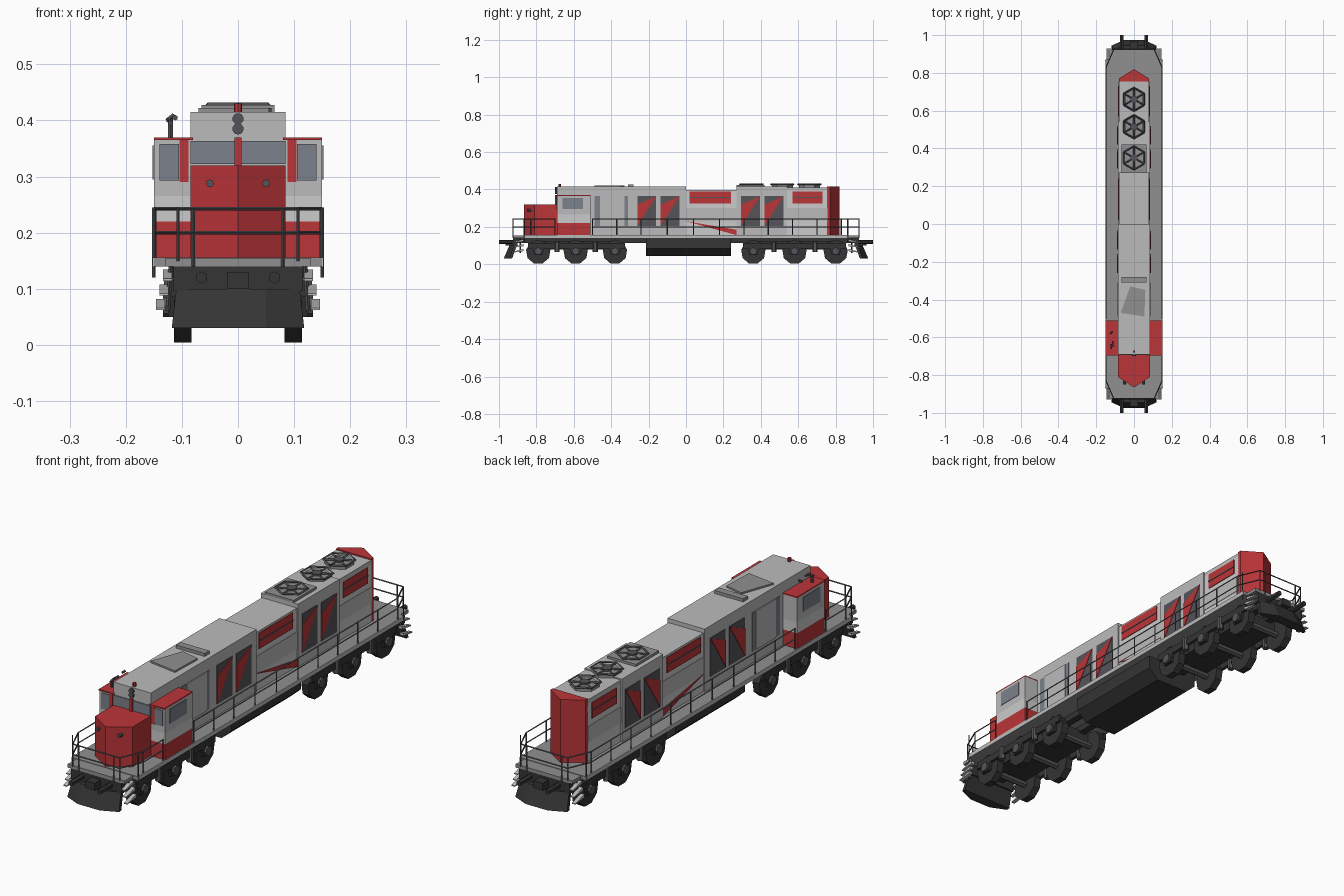
import bpy, bmesh, math
from mathutils import Vector, Matrix

if "Cube" in bpy.data.objects:
    bpy.data.objects.remove(bpy.data.objects["Cube"])

def mat(name, c):
    m = bpy.data.materials.new(name)
    m.diffuse_color = (*c, 1)
    m.use_nodes = True
    m.node_tree.nodes["Principled BSDF"].inputs["Base Color"].default_value = m.diffuse_color
    return m

RED = mat("red_paint", (.5, .035, .04))
WHITE = mat("white_paint", (.95, .95, .95))
DARK = mat("dark_metal", (.035, .035, .035))
RAIL = mat("rail_metal", (.09, .09, .1))
GLASS = mat("glass", (.2, .22, .26))
BODY = mat("grey_paint", (.5, .5, .5))
DECK = mat("deck_grey", (.28, .28, .28))

def finish(name, bm, m):
    bmesh.ops.recalc_face_normals(bm, faces=bm.faces)
    me = bpy.data.meshes.new(name)
    bm.to_mesh(me)
    bm.free()
    me.materials.append(m)
    o = bpy.data.objects.new(name, me)
    bpy.context.collection.objects.link(o)
    return o

def loft(name, a, b, m):
    """Solid between two matching outlines."""
    bm = bmesh.new()
    va = [bm.verts.new(p) for p in a]
    vb = [bm.verts.new(p) for p in b]
    n = len(a)
    bm.faces.new(va)
    bm.faces.new(vb[::-1])
    for i in range(n):
        bm.faces.new((va[i], va[(i + 1) % n], vb[(i + 1) % n], vb[i]))
    return finish(name, bm, m)

def prism_z(name, pts, z0, z1, m):
    return loft(name, [(x, y, z0) for x, y in pts], [(x, y, z1) for x, y in pts], m)

def prism_x(name, pts, x0, x1, m):
    return loft(name, [(x0, y, z) for y, z in pts], [(x1, y, z) for y, z in pts], m)

def box(name, x0, x1, y0, y1, z0, z1, m=BODY):
    return prism_z(name, [(x0, y0), (x1, y0), (x1, y1), (x0, y1)], z0, z1, m)

def bars(name, segs, r, m, n=4):
    """Straight round bars, all joined in one object."""
    bm = bmesh.new()
    for p, q in segs:
        p, q = Vector(p), Vector(q)
        d = q - p
        mx = Matrix.Translation((p + q) / 2) @ d.to_track_quat('Z', 'Y').to_matrix().to_4x4()
        bmesh.ops.create_cone(bm, cap_ends=True, segments=n, radius1=r, radius2=r, depth=d.length, matrix=mx)
    return finish(name, bm, m)

SIDES = (-1, 1)

# Deck and side sills
box("deck", -.15, .15, -.87, .87, .14, .156, DECK)
for s in SIDES:
    box("side_sill", s * .15, s * .152, -.87, .87, .138, .156)
    box("underframe_beam", s * .03, s * .06, -.9, .9, .115, .14, DARK)

# Pointed nose and tapered rear end
prism_z("nose", [(-.085, -.68), (-.085, -.81), (0, -.865), (.085, -.81), (.085, -.68)], .156, .32, RED)
prism_z("rear_end", [(-.08, .755), (-.08, .77), (0, .82), (.08, .77), (.08, .755)], .156, .415, RED)
for s in SIDES:
    bars("nose_lamp", [((s * .05, -.85, .288), (s * .05, -.82, .288))], .007, RAIL, 8)

# Cab: red base, white stripe, grey top with raised centre roof
for s in SIDES:
    a, b = sorted((s * .08, s * .15))
    box("cab_base", a, b, -.69, -.51, .156, .22, RED)
    box("cab_stripe", a, b, -.69, -.51, .22, .265, WHITE)
    box("cab_upper", a, b, -.69, -.51, .265, .365)
    box("cab_eave", a, b, -.695, -.51, .365, .37, RED)
    box("cab_front_window", s * .105, s * .14, -.693, -.688, .293, .358, GLASS)
    box("cab_front_frame", s * .088, s * .104, -.692, -.689, .29, .366, RED)
    box("cab_side_window", s * .149, s * .152, -.66, -.55, .295, .355, GLASS)
    box("windshield", s * .006, s * .085, -.694, -.685, .322, .363, GLASS)
box("cab_core", -.085, .085, -.69, -.51, .156, .415)
box("windshield_post", -.006, .006, -.7, -.68, .32, .37, RED)
for z in (.385, .403):
    bars("headlight", [((0, -.7, z), (0, -.68, z))], .01, RAIL, 10)
bars("beacon", [((0, -.675, .413), (0, -.675, .43))], .007, RED, 8)
bars("horn", [((-.12, -.66, .395), (-.12, -.635, .4)), ((-.112, -.65, .405), (-.112, -.62, .405)),
              ((-.125, -.58, .4), (-.115, -.57, .408)), ((-.12, -.65, .37), (-.12, -.65, .4))], .005, RAIL, 6)

# Long hood sections
box("engine_hood", -.085, .085, -.51, 0, .156, .415)
box("mid_hood", -.08, .08, 0, .27, .156, .395, WHITE)
box("radiator_hood", -.085, .085, .27, .54, .156, .415)
box("rear_hood", -.08, .08, .54, .757, .156, .395, WHITE)
box("mid_roof", -.08, .08, 0, .27, .394, .398)
box("rear_roof", -.08, .08, .54, .757, .394, .41)

for s in SIDES:
    # Red grilles with dark slats, grey band, lower stripe
    for name, y0, y1 in (("mid", .02, .24), ("rear", .57, .73)):
        box(name + "_grille", s * .079, s * .083, y0, y1, .325, .39, RED)
        box(name + "_slat", s * .082, s * .085, y0, y1, .355, .36, RAIL)
    box("mid_band", s * .079, s * .082, 0, .27, .23, .3)
    box("rear_band", s * .079, s * .082, .54, .757, .235, .3)
    prism_x("mid_red_wedge", [(0, .23), (.27, .156), (.27, .185)], s * .079, s * .083, RED)
    # Framed doors: glass panel with red diagonal
    for y0, y1 in ((-.26, -.16), (-.135, -.035), (.295, .395), (.42, .52)):
        box("door_panel", s * .084, s * .087, y0, y1, .205, .365, RAIL)
        prism_x("door_red", [(y0, .207), (y1, .363), (y0, .32)], s * .086, s * .089, RED)
    box("large_door", s * .084, s * .087, -.49, -.31, .205, .365, GLASS)
    box("large_door_leaf", s * .086, s * .089, -.46, -.33, .205, .365)

# Roof: exhaust hatch and bars
prism_z("exhaust_hatch", [(-.07, -.47), (.055, -.49), (.06, -.35), (-.02, -.33)], .414, .422, DECK)
box("exhaust_stack", -.065, .065, -.31, -.28, .414, .428, DECK)

# Roof fans: hexagonal ring, hub and spokes
box("fan_housing", -.065, .065, .27, .42, .414, .425, DECK)
for y in (.35, .515, .66):
    ring = []
    for i in range(6):
        a, b = (math.radians(60 * k + 30) for k in (i, i + 1))
        ring.append(((.062 * math.cos(a), y + .062 * math.sin(a), .428),
                     (.062 * math.cos(b), y + .062 * math.sin(b), .428)))
        if i < 3:
            ring.append(((.06 * math.cos(a), y + .06 * math.sin(a), .426),
                         (-.06 * math.cos(a), y - .06 * math.sin(a), .426)))
    bars("fan_ring", ring, .004, RAIL)
    bars("fan_disc", [((0, y, .405), (0, y, .423))], .056, DECK, 6)
    bars("fan_hub", [((0, y, .42), (0, y, .431))], .02, RAIL, 8)

# Fuel tank
tank = [(-.12, .14), (.12, .14), (.12, .085), (.075, .045), (-.075, .045), (-.12, .085)]
loft("fuel_tank", [(x, -.215, z) for x, z in tank], [(x, .24, z) for x, z in tank], DARK)

# Trucks
for t, axles in (("front", (-.79, -.59, -.38)), ("rear", (.36, .58, .8))):
    y0, y1 = axles[0] - .055, axles[2] + .055
    box(t + "_bolster", -.08, .08, y0 + .06, y1 - .06, .08, .125, DARK)
    bars(t + "_axles", [((-.1, y, .066), (.1, y, .066)) for y in axles], .014, RAIL, 6)
    for s in SIDES:
        bars(t + "_wheels", [((s * .083, y, .066), (s * .114, y, .066)) for y in axles], .066, DARK, 9)
        prof = [(y0, .115), (y0, .085)]
        for y in axles:
            prof += [(y - .03, .085), (y - .022, .05), (y + .022, .05), (y + .03, .085)]
        prof += [(y1, .085), (y1, .115)]
        prism_x(t + "_side_frame", prof, s * .112, s * .125, DARK)
        for y in axles:
            bars(t + "_journal", [((s * .12, y, .07), (s * .134, y, .07))], .02, RAIL, 8)
        for y in ((axles[0] + axles[1]) / 2, (axles[1] + axles[2]) / 2):
            bars(t + "_spring", [((s * .12, y, .065), (s * .12, y, .12))], .014, RAIL, 6)

# Both ends: platform, plow, buffers, coupler, steps, end rails
for e, d in (("front", -1), ("rear", 1)):
    prism_z(e + "_platform", [(-.13, d * .87), (.13, d * .87), (.13, d * .925), (-.13, d * .925)], .14, .154, DECK)
    top = [(-.11, d * .92), (-.05, d * .945), (.05, d * .945), (.11, d * .92), (.11, d * .905), (-.11, d * .905)]
    low = [(-.118, d * .945), (-.05, d * .975), (.05, d * .975), (.118, d * .945), (.118, d * .93), (-.118, d * .93)]
    loft(e + "_plow", [(x, y, .1) for x, y in top], [(x, y, .03) for x, y in low], DARK)
    box(e + "_pilot", -.115, .115, d * .9, d * .925, .095, .14, DARK)
    box(e + "_coupler", -.02, .02, d * .92, d * .965, .1, .13, DARK)
    for s in SIDES:
        bars(e + "_buffer", [((s * .065, d * .92, .12), (s * .065, d * 1, .12))], .011, DARK, 6)
        for k in range(3):
            x = .118 + .006 * (2 - k)
            prism_x(e + "_step", [(d * .87, .07 + k * .026), (d * .93, .062 + k * .026), (d * .93, .066 + k * .026),
                                  (d * .87, .082 + k * .026)], s * x, s * (x + .016), BODY)
        bars(e + "_step_hanger", [((s * .125, d * .885, .06), (s * .12, d * .885, .14))], .004, RAIL)
    Y = d * .925
    segs = [((-.107, Y, z), (.107, Y, z)) for z in (.2, .243)]
    for s in SIDES:
        segs += [((s * .107, Y, .15), (s * .107, Y, .243)), ((s * .08, Y, .14), (s * .08, Y, .243)),
                 ((s * .107, Y, .243), (s * .148, d * .83, .243)), ((s * .107, Y, .2), (s * .148, d * .83, .2)),
                 ((s * .15, d * .865, .12), (s * .15, d * .865, .245))]
    bars(e + "_end_railing", segs, .003, RAIL)

# Side railings
posts = [-.83, -.7, -.5, -.37, -.24, -.1, .04, .18, .31, .44, .57, .7, .83]
for s in SIDES:
    X = s * .148
    segs = [((X, y, .14), (X, y, .244)) for y in posts]
    for z in (.2, .243):
        segs += [((X, -.5, z), (X, .83, z)), ((X, -.83, z), (X, -.7, z))]
    bars("side_railing", segs, .003, RAIL)
